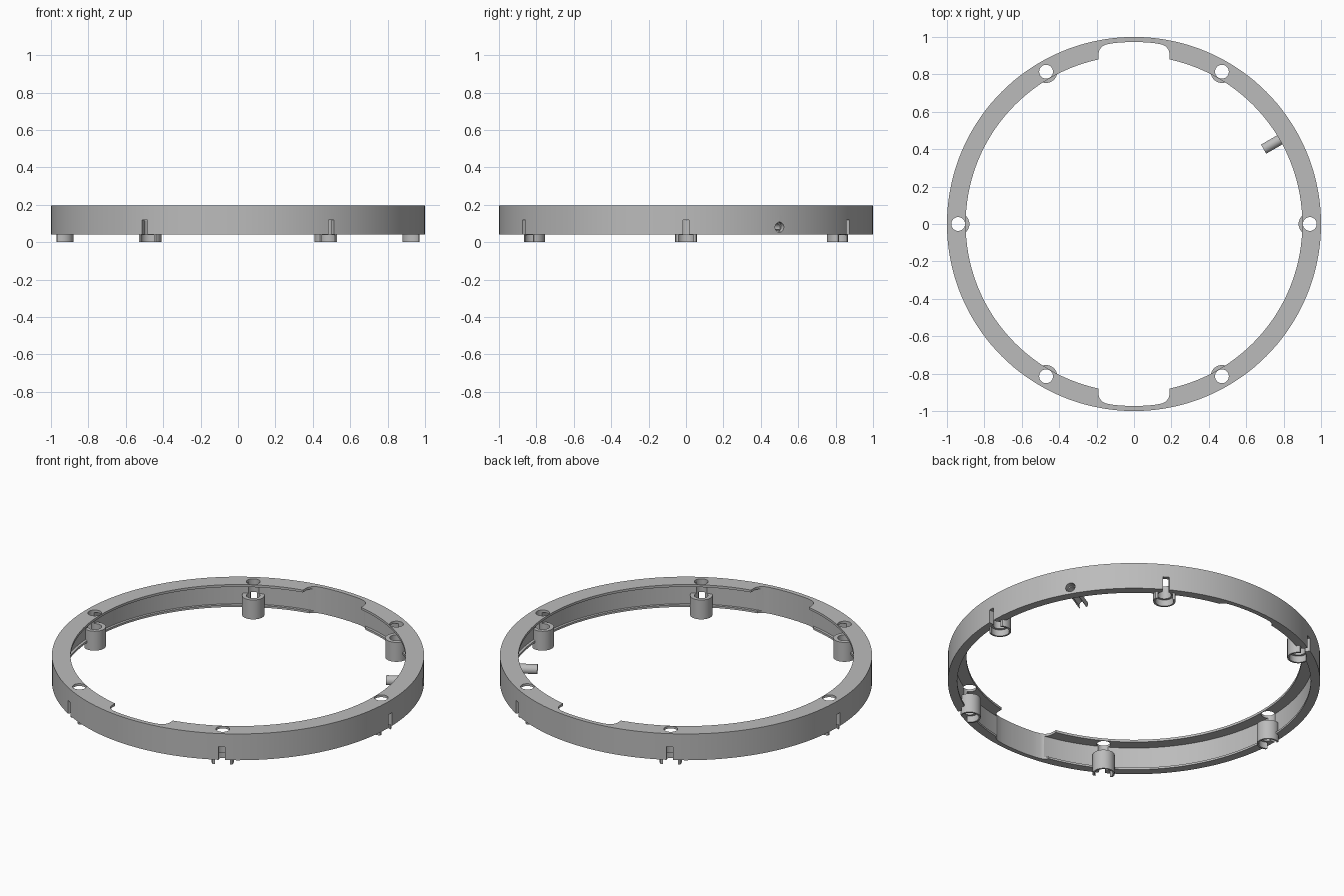
import bpy, bmesh, math
from mathutils import Matrix, Vector

if "Cube" in bpy.data.objects:
    bpy.data.objects.remove(bpy.data.objects["Cube"])

grey = bpy.data.materials.new("plain_grey")
grey.diffuse_color = (0.5, 0.5, 0.5, 1)
grey.use_nodes = True
grey.node_tree.nodes["Principled BSDF"].inputs["Base Color"].default_value = grey.diffuse_color


def make(name, bm):
    bmesh.ops.recalc_face_normals(bm, faces=bm.faces)
    me = bpy.data.meshes.new(name)
    bm.to_mesh(me)
    bm.free()
    ob = bpy.data.objects.new(name, me)
    bpy.context.collection.objects.link(ob)
    return ob


def lathe(bm, profile, steps, a0=0.0, sweep=math.tau, mat=Matrix()):
    """Spin a closed (radius, z) profile; a partial sweep gets end caps."""
    full = abs(sweep - math.tau) < 1e-6
    rows = []
    for i in range(steps if full else steps + 1):
        a = a0 + sweep * i / steps
        rows.append([bm.verts.new(mat @ Vector((r * math.cos(a), r * math.sin(a), z)))
                     for r, z in profile])
    n = len(profile)
    for i in range(steps):
        p, q = rows[i], rows[(i + 1) % len(rows)]
        for j in range(n):
            k = (j + 1) % n
            bm.faces.new((p[j], q[j], q[k], p[k]))
    if not full:
        bm.faces.new(rows[0])
        bm.faces.new(rows[-1])


def cylinder(bm, r, z0, z1, mat=Matrix(), seg=32):
    bmesh.ops.create_cone(bm, cap_ends=True, segments=seg, radius1=r, radius2=r,
                          depth=z1 - z0,
                          matrix=mat @ Matrix.Translation((0, 0, (z0 + z1) / 2)))


def box(bm, lo, hi, mat):
    lo, hi = Vector(lo), Vector(hi)
    bmesh.ops.create_cube(bm, size=1, matrix=mat @ Matrix.Translation((lo + hi) / 2)
                          @ Matrix.Diagonal((*(hi - lo), 1)))


def boolean(ob, cutter, op="DIFFERENCE"):
    mod = ob.modifiers.new("cut", "BOOLEAN")
    mod.operation, mod.object, mod.solver = op, cutter, "EXACT"
    dg = bpy.context.evaluated_depsgraph_get()
    me = bpy.data.meshes.new_from_object(ob.evaluated_get(dg))
    ob.modifiers.clear()
    ob.data = me


spokes = [Matrix.Rotation(math.radians(60 * i), 4, "Z") for i in range(6)]
POST = Matrix.Translation((0.94, 0, 0))

# ring: thin top flange, outer wall and small bottom lip
bm = bmesh.new()
lathe(bm, [(1, 0.04), (1, 0.196), (0.9, 0.196), (0.9, 0.182), (0.965, 0.182),
           (0.965, 0.052), (0.95, 0.052), (0.95, 0.04)], 144)
ring = make("ring", bm)

# six posts below the flange, trimmed to the inside of the wall
bm = bmesh.new()
for s in spokes:
    cylinder(bm, 0.06, 0, 0.115, s @ POST, 40)
posts = make("posts", bm)
bm = bmesh.new()
cylinder(bm, 0.97, -0.2, 0.4, seg=144)
trim = make("post_trim", bm)
boolean(posts, trim, "INTERSECT")

# screw holes, radial slots and recesses under the posts
bm = bmesh.new()
for s in spokes:
    cylinder(bm, 0.037, -0.1, 0.3, s @ POST)
holes = make("hole_cutter", bm)
bm = bmesh.new()
for s in spokes:
    box(bm, (0.94, -0.017, -0.1), (1.05, 0.017, 0.118), s)
slots = make("slot_cutter", bm)
bm = bmesh.new()
for s in spokes:
    cylinder(bm, 0.05, -0.1, 0.038, s @ POST)
recesses = make("recess_cutter", bm)

# round-cornered notches at front and back
bm = bmesh.new()
right = [(0.19, 0.8)]
right += [(0.135 + 0.055 * math.cos(math.radians(a)), 0.906 + 0.055 * math.sin(math.radians(a)))
          for a in range(0, 81, 10)]
arc = [(0.973 * math.sin(t), 0.973 * math.cos(t))
       for t in (math.radians(7 - 2 * i) for i in range(8))]
outline = right + arc + [(-x, y) for x, y in reversed(right)]
for side in (1, -1):
    face = bm.faces.new([bm.verts.new((side * x, side * y, -0.1)) for x, y in outline])
    ext = bmesh.ops.extrude_face_region(bm, geom=[face])
    bmesh.ops.translate(bm, vec=(0, 0, 0.5),
                        verts=[v for v in ext["geom"] if isinstance(v, bmesh.types.BMVert)])
notches = make("notch_cutter", bm)

# side port through the wall, with a small tube split along its underside
aim = (Matrix.Rotation(math.radians(30), 4, "Z") @ Matrix.Translation((0, 0, 0.08))
       @ Matrix.Rotation(math.radians(90), 4, "Y"))
bm = bmesh.new()
cylinder(bm, 0.027, 0.93, 1.1, aim)
port = make("port_cutter", bm)
bm = bmesh.new()
lathe(bm, [(0.028, 0.8), (0.028, 0.97), (0.021, 0.97), (0.021, 0.8)], 24,
      math.radians(50), math.radians(260), aim)
tube = make("side_tube", bm)

for cutter in (notches, holes, slots, port):
    boolean(ring, cutter)
for cutter in (recesses, holes, slots):
    boolean(posts, cutter)

for cutter in (trim, holes, slots, recesses, notches, port):
    bpy.data.objects.remove(cutter)

# finish
for ob in (ring, posts, tube):
    ob.data.materials.clear()
    ob.data.materials.append(grey)
    ob.select_set(True)
bpy.context.view_layer.objects.active = ring
bpy.ops.object.shade_smooth_by_angle(angle=math.radians(30))
